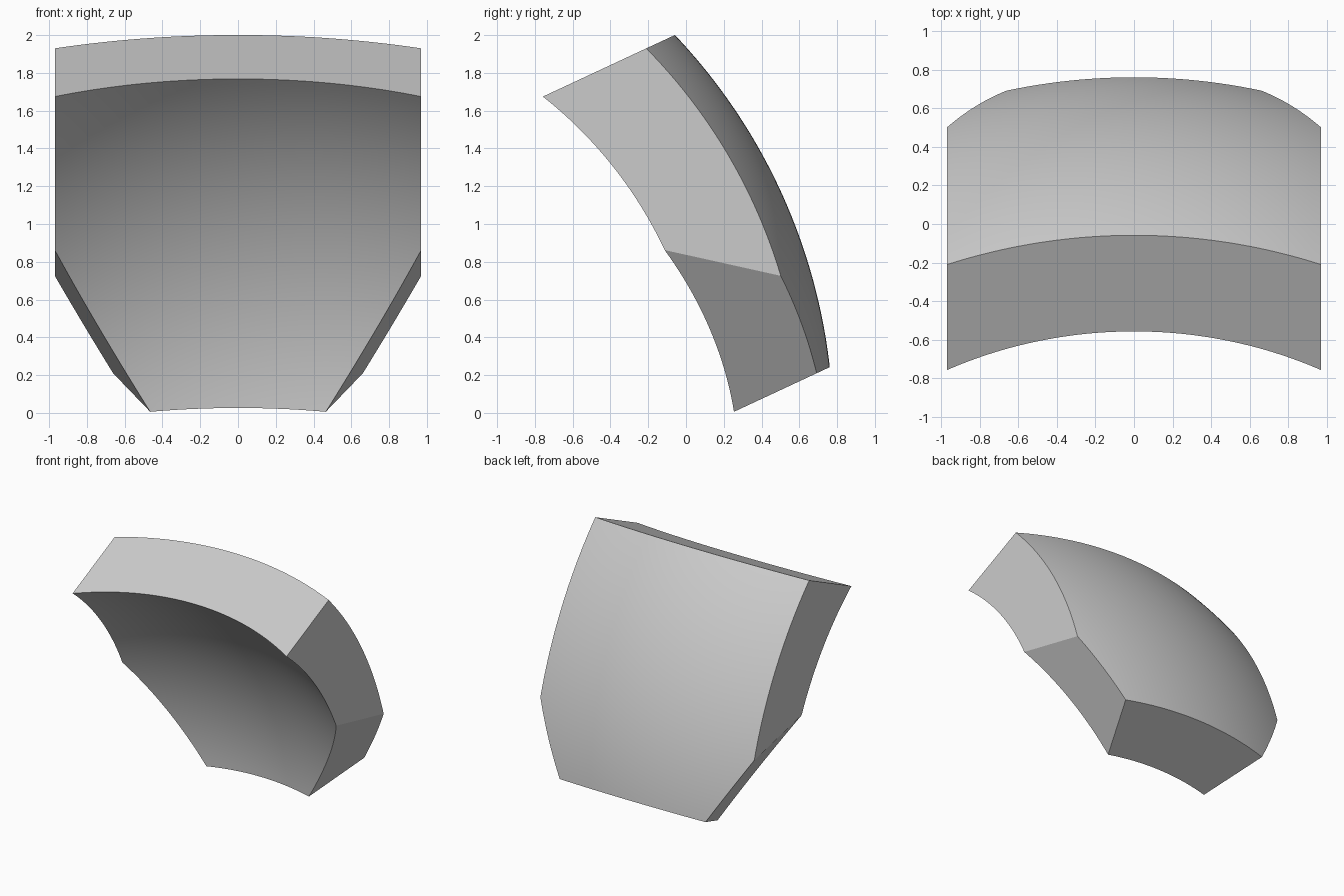
import bpy, bmesh
from math import radians, sqrt
from mathutils import Matrix, Vector

cube = bpy.data.objects.get("Cube")
if cube:
    bpy.data.objects.remove(cube)

HALF = 0.97
SEGMENTS = 48


def bulge(verts, centre_y, centre_z, radius):
    """Place grid vertices on a sphere centred in front of the panel."""
    for v in verts:
        v.co.y = centre_y + sqrt(radius ** 2 - v.co.x ** 2 - (v.co.z - centre_z) ** 2)


bm = bmesh.new()

# Square grid standing upright, extruded into an inner and an outer skin
bmesh.ops.create_grid(bm, x_segments=SEGMENTS, y_segments=SEGMENTS, size=HALF,
                      matrix=Matrix.Rotation(radians(90), 4, "X"))
inner = list(bm.verts)
extruded = bmesh.ops.extrude_face_region(bm, geom=bm.faces[:], use_keep_orig=True)
outer = [g for g in extruded["geom"] if isinstance(g, bmesh.types.BMVert)]
bulge(inner, centre_y=-1.994, centre_z=-0.045, radius=2.457)
bulge(outer, centre_y=-2.098, centre_z=0.0, radius=3.05)

# Slanted cuts across both lower corners
for side in (-1, 1):
    cut = bmesh.ops.bisect_plane(
        bm, geom=bm.verts[:] + bm.edges[:] + bm.faces[:], dist=1e-5,
        plane_co=Vector((side * 0.66, 0.714, -HALF)),
        plane_no=Vector((side * 0.268, -0.109, -0.142)).normalized(),
        clear_outer=True)
    rim = [g for g in cut["geom_cut"]
           if isinstance(g, bmesh.types.BMEdge) and g.is_boundary]
    bmesh.ops.holes_fill(bm, edges=rim, sides=0)

bmesh.ops.recalc_face_normals(bm, faces=bm.faces[:])

# Lean the whole panel forward and set it on the ground
bm.transform(Matrix.Translation((0, -0.368, 0.786)) @ Matrix.Rotation(radians(25), 4, "X"))

mesh = bpy.data.meshes.new("curved_panel")
bm.to_mesh(mesh)
bm.free()
panel = bpy.data.objects.new("curved_panel", mesh)
bpy.context.collection.objects.link(panel)

bpy.ops.object.select_all(action="DESELECT")
panel.select_set(True)
bpy.context.view_layer.objects.active = panel
bpy.ops.object.shade_smooth_by_angle(angle=radians(30))
